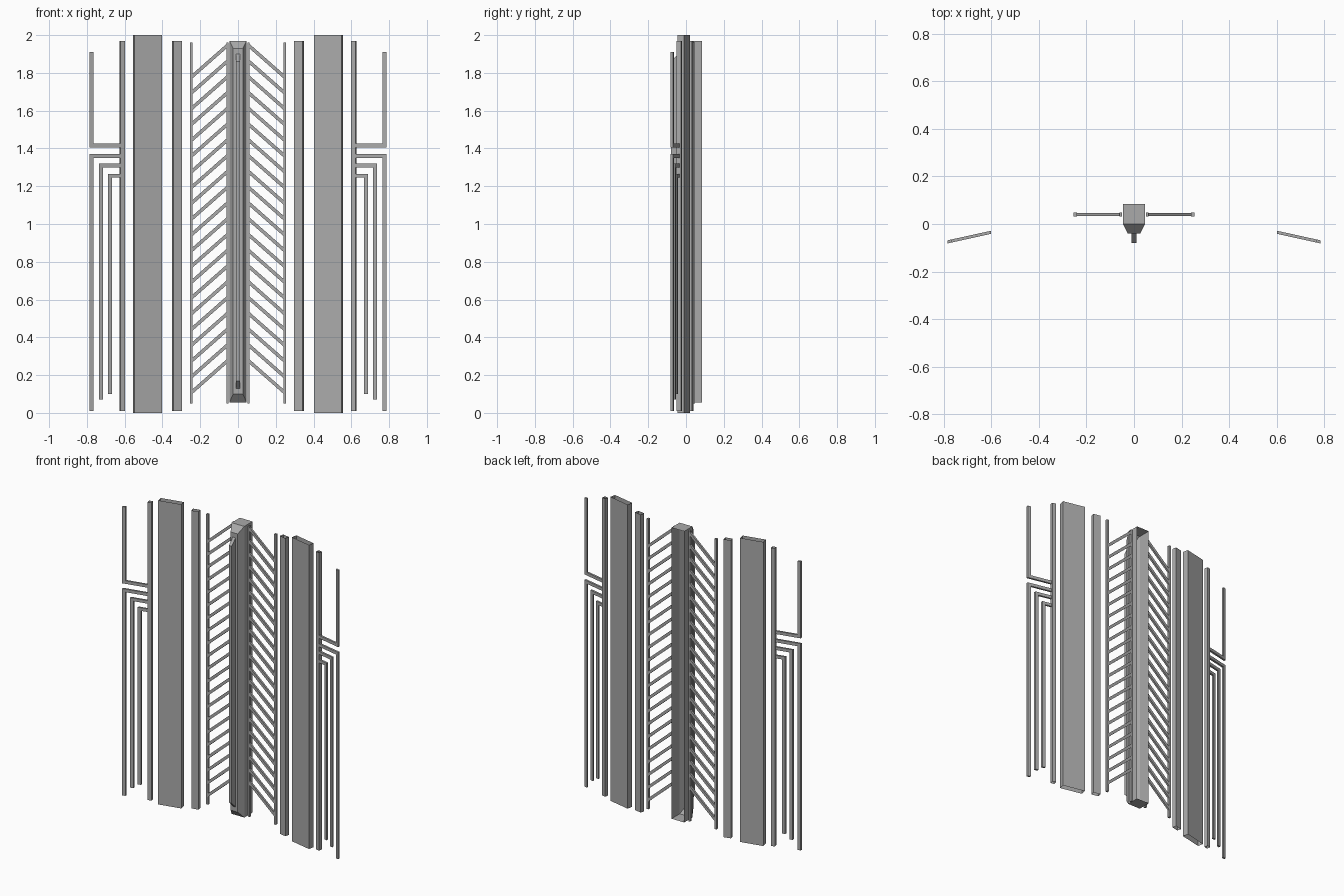
import bpy, bmesh, math

old = bpy.data.objects.get("Cube")
if old:
    bpy.data.objects.remove(old)

GREY = (0.4, 0.4, 0.4, 1)
mat = bpy.data.materials.new("plain grey")
mat.use_nodes = True
mat.diffuse_color = GREY
mat.node_tree.nodes["Principled BSDF"].inputs["Base Color"].default_value = GREY

SLOPE = 0.22  # how far the wings sweep forward per unit of x


def finish(name, bm, mirror=True):
    mesh = bpy.data.meshes.new(name)
    bm.to_mesh(mesh)
    bm.free()
    mesh.materials.append(mat)
    ob = bpy.data.objects.new(name, mesh)
    bpy.context.scene.collection.objects.link(ob)
    if mirror:
        ob.modifiers.new("Mirror", "MIRROR").use_mirror_merge = False
    return ob


def bridge(bm, a, b):
    for i in range(len(a)):
        j = (i + 1) % len(a)
        bm.faces.new((a[i], a[j], b[j], b[i]))


def open_strip(name, x, y, width, depth, z0, z1):
    """Upright hollow strip, swept forward, with open ends."""
    bm = bmesh.new()
    ang = -math.atan(SLOPE)
    c, s = math.cos(ang), math.sin(ang)
    rings = []
    for z in (z0, z1):
        ring = []
        for u, v in ((-1, -1), (1, -1), (1, 1), (-1, 1)):
            du, dv = u * width / 2, v * depth / 2
            ring.append(bm.verts.new((x + du * c - dv * s, y + du * s + dv * c, z)))
        rings.append(ring)
    bridge(bm, *rings)
    finish(name, bm)


def slabs(name, outlines, y, depth, slope=0.0, x_ref=0.0):
    """Flat pieces cut from x-z outlines, given depth in y and sheared by slope."""
    bm = bmesh.new()
    for pts in outlines:
        rings = [[bm.verts.new((px, y + d - slope * (px - x_ref), pz)) for px, pz in pts]
                 for d in (-depth / 2, depth / 2)]
        bm.faces.new(rings[0])
        bm.faces.new(rings[1][::-1])
        bridge(bm, rings[1], rings[0])
    bmesh.ops.recalc_face_normals(bm, faces=bm.faces)
    finish(name, bm)


def box(x0, x1, z0, z1):
    return [(x0, z0), (x1, z0), (x1, z1), (x0, z1)]


def stepped(name, rings, mirror=False):
    """Rectangular rings (half width, y, z0, z1) joined back to front, closed at the front."""
    bm = bmesh.new()
    loops = [[bm.verts.new((px, y, pz)) for px, pz in box(-h, h, z0, z1)]
             for h, y, z0, z1 in rings]
    for a, b in zip(loops, loops[1:]):
        bridge(bm, a, b)
    bm.faces.new(loops[-1])
    bmesh.ops.recalc_face_normals(bm, faces=bm.faces)
    finish(name, bm, mirror)


# Central post, open at the back, with a chamfered nose and a thin fin
stepped("central_post", [(0.046, 0.085, 0.055, 1.97), (0.046, 0, 0.055, 1.97),
                         (0.026, -0.04, 0.10, 1.93)])
stepped("front_fin", [(0.01, -0.04, 0.13, 1.90), (0.01, -0.08, 0.17, 1.86)])

# Ladder of slanted slats on each side of the post
slabs("ladder_rails", [box(0.05, 0.062, 0.05, 1.96), box(0.24, 0.254, 0.05, 1.96)], 0.04, 0.015)
COUNT = 21
slats = []
for i in range(COUNT):
    z = 0.10 + i * 1.67 / (COUNT - 1)
    slats.append([(0.06, z + 0.16), (0.242, z), (0.242, z + 0.024), (0.06, z + 0.184)])
slabs("ladder_slats", slats, 0.04, 0.013)

# Upright strips and the broad panel
open_strip("inner_strip", 0.322, 0.022, 0.048, 0.028, 0.01, 1.97)
open_strip("broad_panel", 0.479, -0.012, 0.15, 0.037, 0, 2)
open_strip("outer_strip", 0.613, -0.035, 0.025, 0.024, 0.01, 1.97)

# Bent lines running out of the outer strip
W = 0.02
lines = []
for x, z_end, z_bar in ((0.786, 0.01, 1.37), (0.735, 0.07, 1.32),
                        (0.688, 0.10, 1.265), (0.786, 1.91, 1.405)):
    s = W if z_end < z_bar else -W
    lines.append([(0.602, z_bar), (x, z_bar), (x, z_end), (x - W, z_end),
                  (x - W, z_bar - s), (0.602, z_bar - s)])
slabs("bent_lines", lines, -0.035, 0.013, SLOPE, 0.602)
